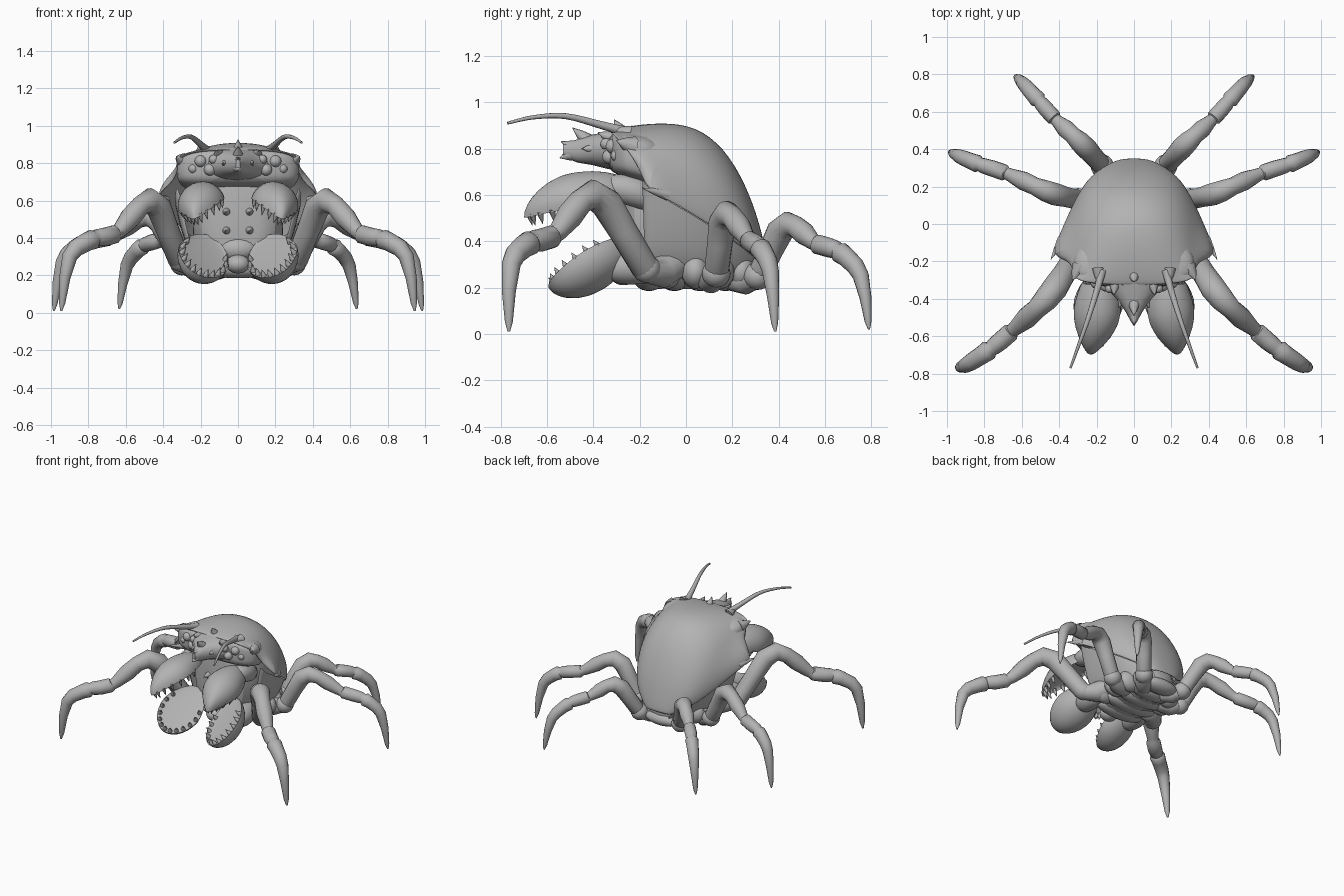
import bpy, bmesh, math
from mathutils import Vector, Matrix

cube = bpy.data.objects.get("Cube")
if cube:
    bpy.data.objects.remove(cube)

GREY = (0.45, 0.45, 0.45, 1)
mat = bpy.data.materials.new("chitin grey")
mat.diffuse_color = GREY
mat.use_nodes = True
mat.node_tree.nodes["Principled BSDF"].inputs["Base Color"].default_value = GREY


def finish(name, bm, subdiv=0, thick=0):
    bmesh.ops.recalc_face_normals(bm, faces=bm.faces)
    mesh = bpy.data.meshes.new(name)
    bm.to_mesh(mesh)
    bm.free()
    ob = bpy.data.objects.new(name, mesh)
    bpy.context.collection.objects.link(ob)
    mesh.materials.append(mat)
    if thick:
        mod = ob.modifiers.new("thickness", "SOLIDIFY")
        mod.thickness, mod.offset = thick, 0
    if subdiv:
        mod = ob.modifiers.new("smooth", "SUBSURF")
        mod.levels = mod.render_levels = subdiv
    bpy.ops.object.select_all(action="DESELECT")
    ob.select_set(True)
    bpy.context.view_layer.objects.active = ob
    bpy.ops.object.shade_smooth_by_angle(angle=math.radians(50))
    return ob


def skin(bm, rings, closed=True, caps=True):
    """Bridge successive rings of points."""
    rows = [[bm.verts.new(p) for p in ring] for ring in rings]
    n = len(rows[0])
    for a, b in zip(rows, rows[1:]):
        for i in range(n if closed else n - 1):
            j = (i + 1) % n
            bm.faces.new((a[i], a[j], b[j], b[i]))
    if caps:
        bm.faces.new(rows[0])
        bm.faces.new(rows[-1])


def tube(bm, pts, radii, sides=12):
    pts = [Vector(p) for p in pts]
    rings, side = [], None
    for i, p in enumerate(pts):
        d = (pts[min(i + 1, len(pts) - 1)] - pts[max(i - 1, 0)]).normalized()
        side = d.orthogonal() if side is None else side - d * side.dot(d)
        side.normalize()
        up = d.cross(side)
        angles = [math.tau * k / sides for k in range(sides)]
        rings.append([p + (side * math.cos(a) + up * math.sin(a)) * radii[i] for a in angles])
    skin(bm, rings)


def spike(bm, base, tip, r, sides=8):
    tube(bm, [base, Vector(base).lerp(Vector(tip), 0.5), tip], [r, r * 0.6, r * 0.05], sides)


def ball(bm, loc, radii):
    m = Matrix.Translation(loc) @ Matrix.Diagonal((*radii, 1))
    bmesh.ops.create_uvsphere(bm, u_segments=20, v_segments=12, radius=1, matrix=m)


def spline(pts, t):
    """Catmull-Rom point at index t."""
    i = min(int(t), len(pts) - 2)
    f = t - i
    a, b, c, d = (Vector(pts[min(max(k, 0), len(pts) - 1)]) for k in range(i - 1, i + 3))
    return 0.5 * (2 * b + (c - a) * f + (2 * a - 5 * b + 4 * c - d) * f * f
                  + (3 * b - a - 3 * c + d) * f ** 3)


def loft(bm, sections, power, n=28):
    """Sections along y: (y, half width, bottom, top)."""
    def se(v):
        return math.copysign(abs(v) ** power, v)
    rings = []
    for y, w, lo, hi in sections:
        rings.append([(w * se(math.cos(math.tau * k / n)), y,
                       (lo + hi) / 2 + (hi - lo) / 2 * se(math.sin(math.tau * k / n)))
                      for k in range(n)])
    skin(bm, rings)


# Domed carapace: spine (y, z), rim (x, y, z), squareness and rim flare of each arch
arches = [
    ((-0.33, 0.87), (0.32, -0.27, 0.82), .75, 0), ((-0.22, 0.895), (0.33, -0.19, 0.70), .8, 0),
    ((-0.09, 0.905), (0.35, -0.18, 0.63), .9, .1), ((0.04, 0.89), (0.345, -0.05, 0.56), .95, .045),
    ((0.16, 0.80), (0.325, 0.06, 0.495), .95, .015), ((0.25, 0.645), (0.285, 0.16, 0.43), .92, 0),
    ((0.31, 0.48), (0.22, 0.25, 0.37), .9, 0), ((0.35, 0.30), (0.09, 0.33, 0.30), .9, 0)]
bm = bmesh.new()
rings = []
for (ty, tz), (ex, ey, ez), p, flare in arches:
    ring = []
    for k in range(21):
        a = math.pi * (k / 20 - 0.5)
        h = math.cos(a) ** p if 0 < k < 20 else 0
        s = abs(math.sin(a))
        x = math.copysign(ex * s ** p + flare * s ** 20, a)
        ring.append((x, ey + (ty - ey) * h, ez + (tz - ez) * h))
    rings.append(ring)
skin(bm, rings, closed=False, caps=False)
finish("carapace", bm, subdiv=2, thick=0.016)

# Flanks sloping in from the carapace rim to the hips
bm = bmesh.new()
skin(bm, [[(ex * fx, ey * fy, ez + (0.22 - ez) * fz) for fx, fy, fz in
           [(-.97, 1, 0), (-.88, .97, .4), (-.66, .92, 1), (0, .9, 1.1),
            (.66, .92, 1), (.88, .97, .4), (.97, 1, 0)]]
          for top, (ex, ey, ez), p, flare in arches[1:]], closed=False, caps=False)
finish("flanks", bm, subdiv=2)

# Chest and belly ridges
bm = bmesh.new()
loft(bm, [(-0.27, .12, .30, .72), (-0.24, .21, .23, .78), (-0.10, .25, .19, .78),
          (0.08, .24, .19, .68), (0.22, .18, .2, .46), (0.33, .08, .23, .33)], 0.85)
finish("chest", bm, subdiv=1)
bm = bmesh.new()
for i in range(5):
    ball(bm, (0, -0.16 + i * 0.11, 0.235), (0.22 - 0.025 * abs(i - 1), 0.065, 0.05))
finish("belly_ridges", bm)

# Head, rostrum and mouth
bm = bmesh.new()
loft(bm, [(-0.06, .28, .60, .84), (-0.18, .33, .65, .865), (-0.26, .33, .67, .875),
          (-0.30, .29, .69, .87), (-0.34, .17, .71, .86)], 0.5)
finish("head", bm, subdiv=1)
bm = bmesh.new()
loft(bm, [(-.28, .22, .70, .885), (-.35, .14, .715, .87), (-.41, .085, .73, .86),
          (-.47, .045, .74, .84), (-.53, .012, .765, .82)], 0.9, 16)
for base, tip in [((0, -.42, .83), (0, -.49, .89)), ((0, -.46, .80), (0, -.54, .83)),
                  ((0, -.48, .78), (0, -.545, .76)), ((0, -.27, .86), (0, -.31, .925))]:
    spike(bm, base, tip, 0.035)
finish("rostrum", bm)
bm = bmesh.new()
ball(bm, (0, -0.27, 0.26), (0.065, 0.06, 0.05))
ball(bm, (0, -0.24, 0.34), (0.1, 0.05, 0.06))
finish("mouth", bm)


def jaw(name, s, centre, length, normal, size, taper, hollow, tooth):
    """Half shell with a hollow face and teeth round its rim."""
    L = Vector(length).normalized()
    N = Vector(normal)
    N = (N - L * N.dot(L)).normalized()
    W = L.cross(N)
    C = Vector(centre)

    def place(u, v, w):
        tip = max(u, 0) ** 2 * taper
        v = v * (1 - tip - 0.15 * max(-u, 0)) + 0.35 * tip
        p = C + L * u * size[0] + W * v * size[1] + N * (w + 0.65 * tip) * size[2]
        return Vector((p.x * s, p.y, p.z))
    bm = bmesh.new()
    bmesh.ops.create_uvsphere(bm, u_segments=28, v_segments=16, radius=1)
    for v in bm.verts:
        u, t, w = v.co
        v.co = place(u, t, w if w <= 0.01 else -hollow * w)
    for k in range(13):
        a = math.radians(-108 + 18 * k)
        u, t = math.cos(a) * 0.9, math.sin(a) * 0.88
        spike(bm, place(u, t, -0.08), place(u * 0.97, t * 0.93, tooth), 0.017, 7)
    finish(name, bm)


legs = {
    "front": [(.17, -.03, .31), (.31, -.17, .28), (.455, -.385, .60), (.65, -.57, .425),
              (.77, -.67, .395), (.90, -.755, .30), (.945, -.765, .01)],
    "middle": [(.15, .08, .25), (.30, .13, .26), (.455, .17, .515), (.68, .27, .405),
               (.83, .32, .37), (.94, .365, .27), (.985, .385, .01)],
    "rear": [(.08, .2, .24), (.17, .31, .25), (.28, .43, .47), (.42, .56, .39),
             (.51, .66, .355), (.595, .755, .25), (.635, .79, .02)]}
# Leg thickness at each joint index
profile = [(0, .06), (.6, .066), (.9, .05), (1.05, .056), (1.5, .058), (1.8, .064), (2.1, .06),
           (2.35, .05), (2.6, .053), (2.9, .038), (3.0, .035), (3.06, .046), (3.5, .046),
           (3.85, .043), (3.95, .038), (4.05, .05), (4.3, .046), (4.7, .043), (5, .038),
           (5.4, .028), (5.8, .016), (6, .005)]

for s, side in ((1, "left"), (-1, "right")):
    def P(x, y, z):
        return (x * s, y, z)
    # Walking legs
    for leg, path in legs.items():
        scale = {"front": 1.08, "middle": 0.95, "rear": 0.92}[leg]
        bm = bmesh.new()
        tube(bm, [P(*spline(path, t)) for t, r in profile], [r * scale for t, r in profile], 14)
        ball(bm, P(*path[1]), (.062, .062, .06))
        finish(f"{side}_{leg}_leg", bm)
    # Toothed claws with their arms
    jaw(f"{side}_upper_claw", s, (.195, -.46, .58), (.10, -.97, -.14), (-.22, -.15, -.95),
        (.25, .128, .118), 0.5, 0.3, 0.42)
    jaw(f"{side}_lower_claw", s, (.18, -.42, .305), (.16, -.82, -.5), (-.38, -.5, .77),
        (.205, .145, .125), 0.05, 0.12, 0.3)
    bm = bmesh.new()
    tube(bm, [P(.18, -.10, .56), P(.22, -.18, .60), P(.22, -.27, .63), P(.21, -.36, .64)],
         [.05, .065, .07, .045], 16)
    tube(bm, [P(.18, -.08, .30), P(.20, -.2, .29), P(.20, -.28, .29), P(.19, -.35, .275)],
         [.07, .08, .08, .05], 16)
    finish(f"{side}_claw_arms", bm, subdiv=1)
    # Eyes and brow spikes
    bm = bmesh.new()
    for x, y, z, r in [(.20, -.315, .81, .032), (.15, -.33, .765, .032), (.13, -.345, .82, .025),
                       (.24, -.30, .77, .025)]:
        ball(bm, P(x, y, z), (r, r, r))
    finish(f"{side}_eyes", bm)
    bm = bmesh.new()
    for base, tip, r in [((.29, -.23, .81), (.33, -.30, .835), .045),
                         ((.10, -.31, .84), (.11, -.38, .87), .035),
                         ((.06, -.38, .80), (.08, -.45, .80), .03),
                         ((.19, -.24, .865), (.19, -.32, .885), .035)]:
        spike(bm, P(*base), P(*tip), r)
    finish(f"{side}_brow_spikes", bm)
    # Cheek horn at the carapace corner
    bm = bmesh.new()
    spike(bm, P(.385, -.08, .60), P(.445, -.19, .63), .025, 12)
    finish(f"{side}_cheek_horn", bm)
    # Antenna
    path = [(.17, -.25, .87), (.20, -.36, .90), (.25, -.52, .94), (.30, -.66, .935), (.34, -.77, .91)]
    bm = bmesh.new()
    tube(bm, [P(*spline(path, k / 4)) for k in range(17)],
         [.026 - .02 * (k / 16) ** 0.6 for k in range(17)], 10)
    finish(f"{side}_antenna", bm)
    # Chest knobs and hip lobes
    bm = bmesh.new()
    for z in (.44, .54):
        spike(bm, P(.06, -.23, z), P(.065, -.32, z), .03, 10)
    finish(f"{side}_chest_knobs", bm)
    bm = bmesh.new()
    for x, y in [(.2, -.08), (.2, .04), (.17, .15), (.11, .24)]:
        ball(bm, P(x, y, .27), (.085, .06, .075))
    finish(f"{side}_hip_lobes", bm)
